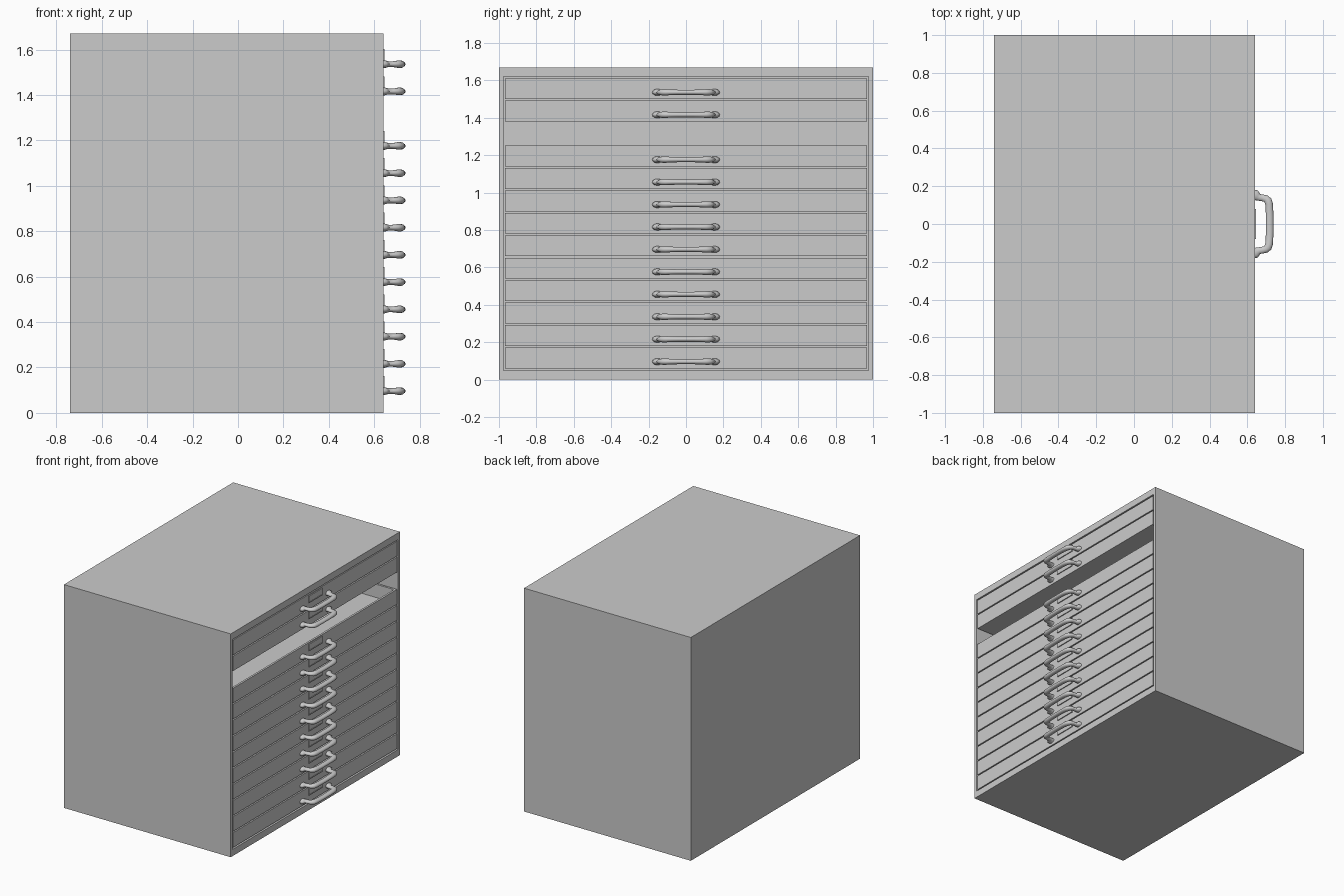
import bpy, bmesh, math
from mathutils import Vector

if "Cube" in bpy.data.objects:
    bpy.data.objects.remove(bpy.data.objects["Cube"])

FRONT = 0.638      # x of drawer fronts
PITCH = 0.12
SLOTS = 13
EMPTY = 10         # slot left without a drawer


def to_object(name, bm, smooth=False):
    bmesh.ops.recalc_face_normals(bm, faces=bm.faces)
    me = bpy.data.meshes.new(name)
    bm.to_mesh(me)
    bm.free()
    ob = bpy.data.objects.new(name, me)
    bpy.context.collection.objects.link(ob)
    if smooth:
        for p in me.polygons:
            p.use_smooth = True
        me.set_sharp_from_angle(angle=math.radians(45))
    return ob


def box_bm(lo, hi):
    bm = bmesh.new()
    bmesh.ops.create_cube(bm, size=1)
    for v in bm.verts:
        v.co = Vector([lo[i] if v.co[i] < 0 else hi[i] for i in range(3)])
    bm.normal_update()
    return bm


def hollow_box(name, lo, hi, in_lo, in_hi, axis):
    """Box with a cavity in_lo..in_hi opened through its + side on one axis."""
    bm = box_bm(lo, hi)
    face = next(f for f in bm.faces if f.normal[axis] > 0.9)
    bmesh.ops.inset_individual(bm, faces=[face], thickness=0.005)
    mid = [(lo[i] + hi[i]) / 2 for i in range(3)]
    for v in face.verts:
        for i in range(3):
            if i != axis:
                v.co[i] = in_lo[i] if v.co[i] < mid[i] else in_hi[i]
    new = bmesh.ops.extrude_discrete_faces(bm, faces=[face])["faces"][0]
    for v in new.verts:
        v.co[axis] = in_lo[axis]
    return to_object(name, bm)


def make_handle():
    # half path: x, y, in-plane radius, vertical radius
    half = [(0.000, 0.152, 0.029, 0.018), (0.006, 0.151, 0.029, 0.018),
            (0.014, 0.146, 0.023, 0.015), (0.024, 0.141, 0.018, 0.013),
            (0.044, 0.138, 0.018, 0.013), (0.060, 0.134, 0.019, 0.015),
            (0.071, 0.124, 0.021, 0.017), (0.077, 0.106, 0.020, 0.017),
            (0.079, 0.080, 0.020, 0.015), (0.080, 0.040, 0.020, 0.014)]
    path = half + [(x, -y, a, b) for x, y, a, b in reversed(half)]
    bm = bmesh.new()
    rings, n = [], 14
    for i, (x, y, a, b) in enumerate(path):
        p, q = path[max(i - 1, 0)], path[min(i + 1, len(path) - 1)]
        t = Vector((q[0] - p[0], q[1] - p[1], 0)).normalized()
        if i in (0, len(path) - 1):
            t = Vector((1 if i == 0 else -1, 0, 0))
        side = Vector((-t.y, t.x, 0))
        rings.append([bm.verts.new(Vector((x, y, 0))
                      + side * a * math.cos(k * math.tau / n)
                      + Vector((0, 0, b * math.sin(k * math.tau / n))))
                      for k in range(n)])
    for r, s in zip(rings, rings[1:]):
        for k in range(n):
            bm.faces.new((r[k], r[(k + 1) % n], s[(k + 1) % n], s[k]))
    bm.faces.new(rings[0])
    bm.faces.new(rings[-1])
    return to_object("handle", bm, smooth=True)


# cabinet shell, open towards +x
hollow_box("cabinet", (-0.74, -1, 0), (0.64, 1, 1.67),
           (-0.715, -0.977, 0.05), (0.64, 0.977, 1.62), 0)

handle = make_handle()
first = True
for i in range(SLOTS):
    if i == EMPTY:
        continue
    z = 0.06 + i * PITCH
    # open-topped drawer
    hollow_box(f"drawer_{i + 1}", (-0.70, -0.968, z), (FRONT, 0.968, z + 0.111),
               (-0.685, -0.953, z + 0.012), (FRONT - 0.015, 0.953, z + 0.111), 2)
    # label holder: thin frame with a shallow recess
    hollow_box(f"label_holder_{i + 1}", (FRONT - 0.002, -0.08, z + 0.05),
               (FRONT + 0.007, 0.08, z + 0.102),
               (FRONT + 0.004, -0.074, z + 0.056), (0, 0.074, z + 0.096), 0)
    # pull handle, shared mesh
    h = handle
    if not first:
        h = handle.copy()
        bpy.context.collection.objects.link(h)
    first = False
    h.name = f"handle_{i + 1}"
    h.location = (FRONT, 0, z + 0.036)
